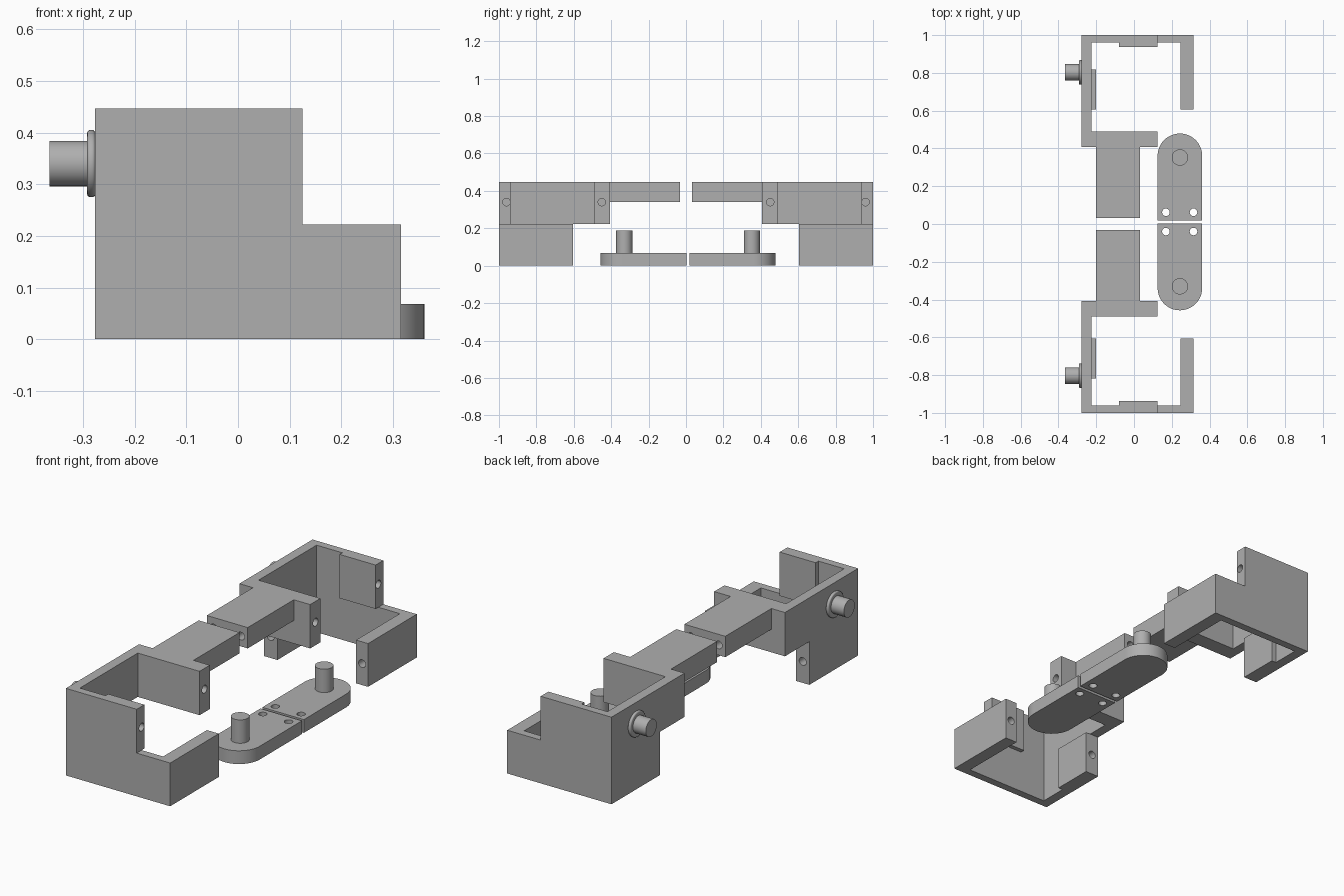
import bpy, bmesh, math
from mathutils import Matrix

cube = bpy.data.objects.get("Cube")
if cube:
    bpy.data.objects.remove(cube, do_unlink=True)

grey = bpy.data.materials.new("plain grey")
grey.use_nodes = True
grey.diffuse_color = (0.43, 0.43, 0.43, 1)
grey.node_tree.nodes["Principled BSDF"].inputs["Base Color"].default_value = (0.43, 0.43, 0.43, 1)


def make_object(name, bm):
    bmesh.ops.recalc_face_normals(bm, faces=bm.faces[:])
    mesh = bpy.data.meshes.new(name)
    bm.to_mesh(mesh)
    bm.free()
    mesh.materials.append(grey)
    obj = bpy.data.objects.new(name, mesh)
    bpy.context.collection.objects.link(obj)
    return obj


def prism(name, outline, z0, z1):
    """Extrude an xy outline from z0 up to z1."""
    bm = bmesh.new()
    face = bm.faces.new([bm.verts.new((x, y, z0)) for x, y in outline])
    new = bmesh.ops.extrude_face_region(bm, geom=[face])["geom"]
    verts = [v for v in new if isinstance(v, bmesh.types.BMVert)]
    bmesh.ops.translate(bm, verts=verts, vec=(0, 0, z1 - z0))
    return make_object(name, bm)


def rod(name, centre, radius, length, axis="Z"):
    turn = {"X": Matrix.Rotation(math.pi / 2, 4, "Y"),
            "Y": Matrix.Rotation(math.pi / 2, 4, "X"),
            "Z": Matrix.Identity(4)}[axis]
    bm = bmesh.new()
    bmesh.ops.create_cone(bm, cap_ends=True, segments=48, radius1=radius, radius2=radius,
                          depth=length, matrix=Matrix.Translation(centre) @ turn)
    return make_object(name, bm)


def select_only(obj):
    bpy.ops.object.select_all(action="DESELECT")
    obj.select_set(True)
    bpy.context.view_layer.objects.active = obj


def combine(target, other, operation):
    select_only(target)
    mod = target.modifiers.new("combine", "BOOLEAN")
    mod.object, mod.operation, mod.solver = other, operation, "EXACT"
    bpy.ops.object.modifier_apply(modifier=mod.name)
    bpy.data.objects.remove(other, do_unlink=True)


def smooth(obj):
    select_only(obj)
    bpy.ops.object.shade_smooth_by_angle(angle=math.radians(35))


# Main levels and edges shared by the housing parts
MID, TOP = 0.222, 0.447
LEFT, INNER, STEP, OUTER = -0.277, -0.226, 0.125, 0.315
HOLE = 0.02

for side, s in (("front", -1), ("back", 1)):
    def flip(points):
        return [(x, s * y) for x, y in points]

    # Housing: low wall with lug, tall wall with cross block, and the arm
    housing = prism(side + "_housing", flip([
        (LEFT, 1), (OUTER, 1), (OUTER, 0.605), (0.247, 0.605), (0.247, 0.96),
        (INNER, 0.96), (INNER, 0.817), (-0.2, 0.817), (-0.2, 0.605), (LEFT, 0.605)]), 0, MID)
    upper = prism("upper_wall", flip([
        (LEFT, 1), (STEP, 1), (STEP, 0.938), (-0.08, 0.938), (-0.08, 0.96),
        (INNER, 0.96), (INNER, 0.49), (STEP, 0.49), (STEP, 0.407), (LEFT, 0.407)]), MID, TOP)
    arm = prism("arm", flip([(-0.2, 0.45), (0.032, 0.45), (0.032, 0.033), (-0.2, 0.033)]), 0.34, TOP)
    combine(upper, arm, "UNION")
    combine(housing, upper, "UNION")

    # Blind pin holes in the wall ends, cross block and arm tip
    for x, y, z, r, axis in ((STEP, 0.96, 0.34, HOLE, "X"), (STEP, 0.45, 0.34, HOLE, "X"),
                             (-0.239, 0.605, 0.11, HOLE, "Y"), (0.281, 0.605, 0.11, HOLE, "Y"),
                             (-0.162, 0.033, 0.393, HOLE, "Y"), (-0.006, 0.033, 0.393, HOLE, "Y")):
        combine(housing, rod("hole", (x, s * y, z), r, 0.16, axis), "DIFFERENCE")
    smooth(housing)

    # Side peg with a rounded collar
    smooth(rod(side + "_side_peg", (-0.322, s * 0.803, 0.34), 0.044, 0.086, "X"))
    collar = rod(side + "_peg_collar", (-0.284, s * 0.803, 0.34), 0.065, 0.016, "X")
    select_only(collar)
    bevel = collar.modifiers.new("round", "BEVEL")
    bevel.width, bevel.segments = 0.006, 3
    bpy.ops.object.modifier_apply(modifier="round")
    smooth(collar)

# Round-ended plates, each with two through holes and an upright post
PLATE_X, RADIUS = 0.243, 0.118
for side, s, straight in (("front", -1, 0.003), ("back", 1, 0.019)):
    centre = straight + s * (0.46 - RADIUS)
    outline = [(PLATE_X + RADIUS, straight)]
    outline += [(PLATE_X + RADIUS * math.cos(i * math.pi / 24),
                 centre + s * RADIUS * math.sin(i * math.pi / 24)) for i in range(25)]
    outline.append((PLATE_X - RADIUS, straight))
    plate = prism(side + "_plate", outline, 0, 0.068)
    for dx in (-0.074, 0.072):
        combine(plate, rod("hole", (PLATE_X + dx, straight + s * 0.043, 0.03), HOLE, 0.2), "DIFFERENCE")
    smooth(plate)
    post_y = straight + s * 0.333
    smooth(rod(side + "_post", (PLATE_X, post_y, 0.125), 0.043, 0.126))
